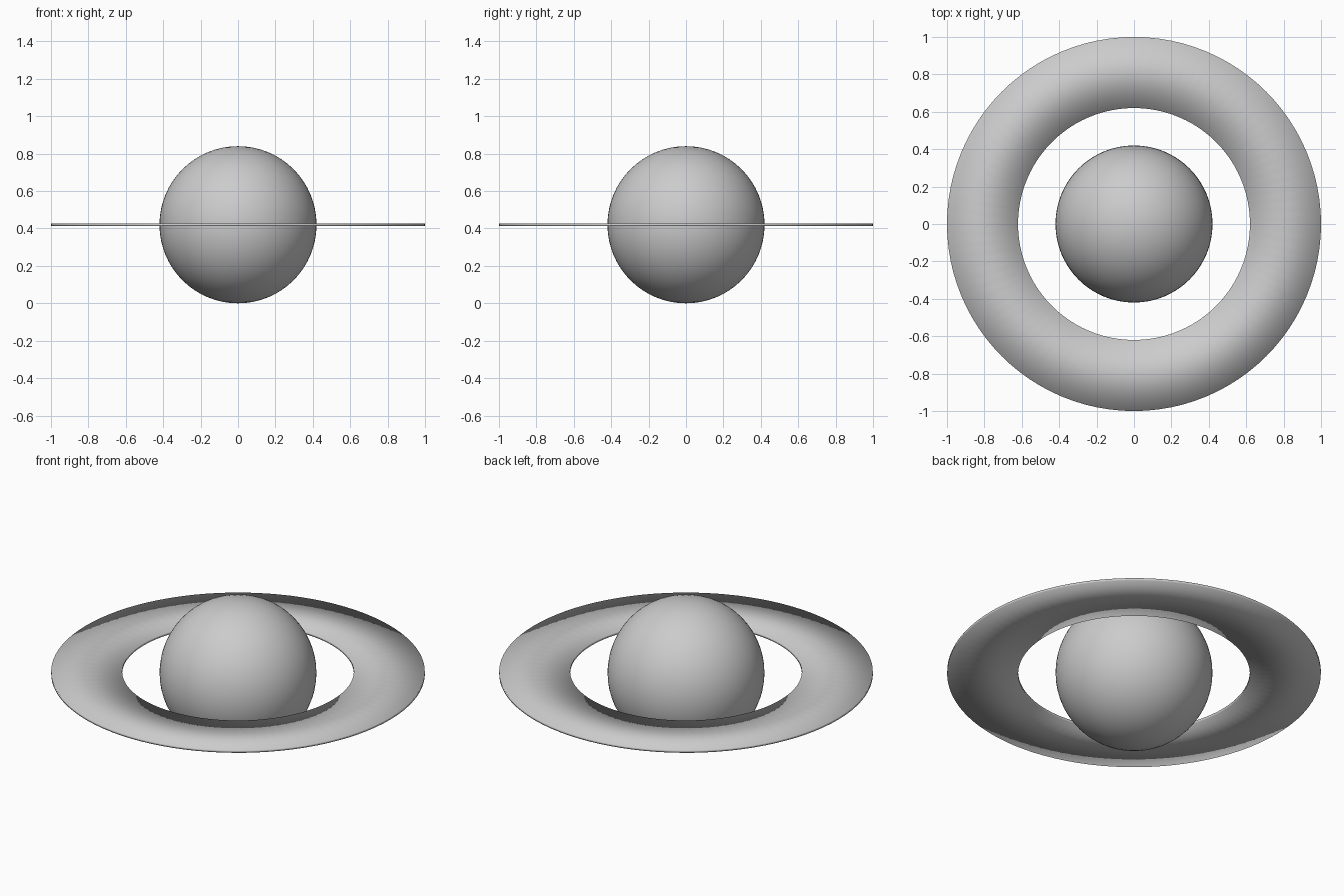
import bpy, bmesh, math

if "Cube" in bpy.data.objects:
    bpy.data.objects.remove(bpy.data.objects["Cube"])

R, ZC = 0.42, 0.42            # globe radius and centre height
INNER, OUTER, THICK = 0.62, 1.0, 0.014
SEG = 96

# Globe
bpy.ops.mesh.primitive_uv_sphere_add(segments=64, ring_count=32, radius=R, location=(0, 0, ZC))
globe = bpy.context.object
globe.name = "globe"
bpy.ops.object.shade_smooth()

# Flat ring: rectangular profile swept around z, smooth all round
bm = bmesh.new()
profile = [(INNER, -THICK / 2), (OUTER, -THICK / 2), (OUTER, THICK / 2), (INNER, THICK / 2)]
loops = []
for i in range(SEG):
    a = 2 * math.pi * i / SEG
    loops.append([bm.verts.new((r * math.cos(a), r * math.sin(a), z)) for r, z in profile])
for i in range(SEG):
    p, q = loops[i], loops[(i + 1) % SEG]
    for j in range(4):
        k = (j + 1) % 4
        bm.faces.new((p[j], q[j], q[k], p[k])).smooth = True
bmesh.ops.recalc_face_normals(bm, faces=bm.faces)
mesh = bpy.data.meshes.new("ring")
bm.to_mesh(mesh)
bm.free()
ring = bpy.data.objects.new("ring", mesh)
ring.location.z = ZC
bpy.context.collection.objects.link(ring)
